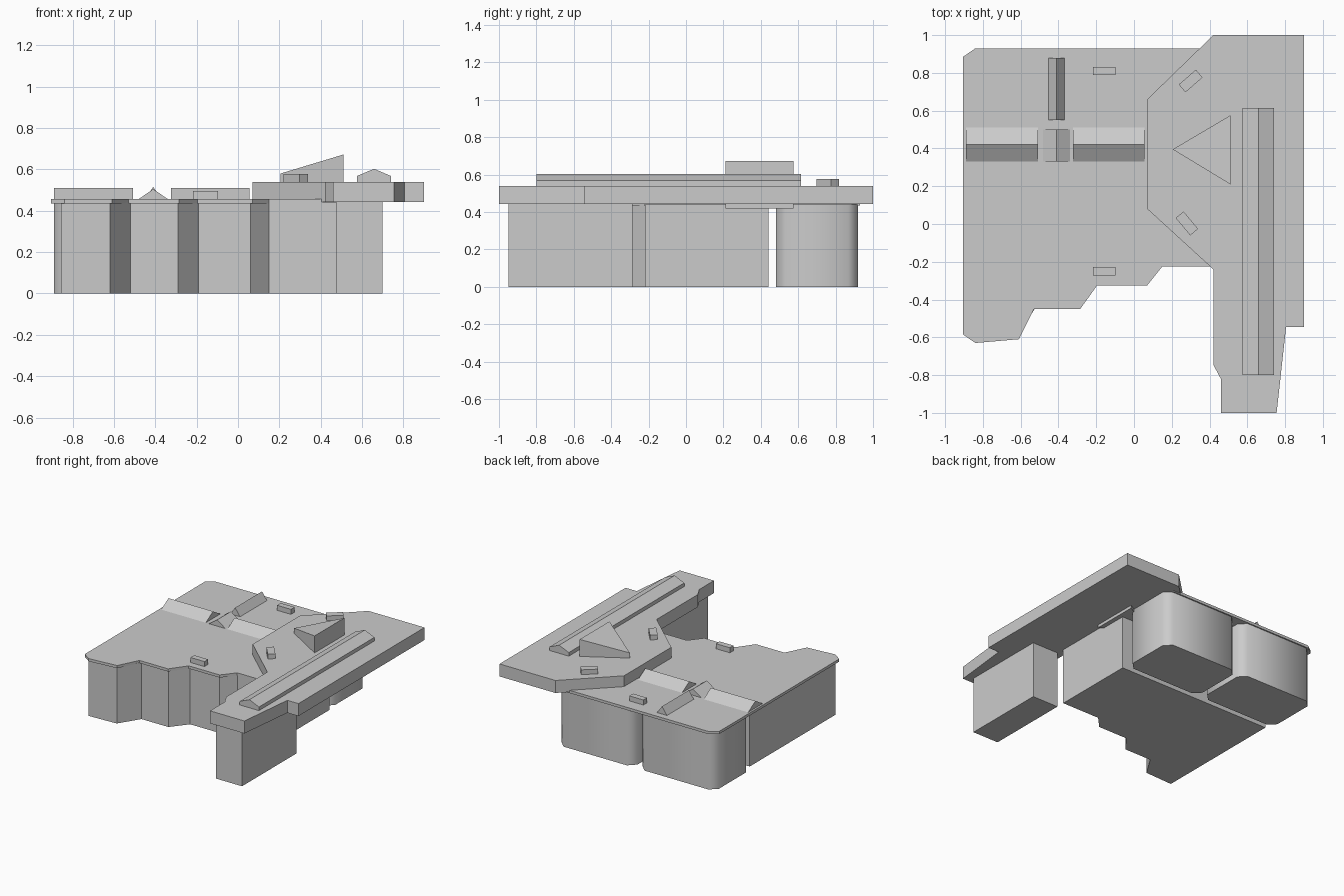
import bpy, bmesh
from math import radians
from mathutils import Matrix

if "Cube" in bpy.data.objects:
    bpy.data.objects.remove(bpy.data.objects["Cube"])


def make(name, bm, smooth=None):
    bmesh.ops.recalc_face_normals(bm, faces=bm.faces)
    me = bpy.data.meshes.new(name)
    bm.to_mesh(me)
    bm.free()
    ob = bpy.data.objects.new(name, me)
    bpy.context.collection.objects.link(ob)
    if smooth:
        bpy.ops.object.select_all(action='DESELECT')
        ob.select_set(True)
        bpy.context.view_layer.objects.active = ob
        bpy.ops.object.shade_smooth_by_angle(angle=radians(smooth))
    return ob


def sweep(name, points, offset, smooth=None):
    """Extrude a closed 3D outline along an offset vector."""
    bm = bmesh.new()
    face = bm.faces.new([bm.verts.new(p) for p in points])
    ext = bmesh.ops.extrude_face_region(bm, geom=[face])
    verts = [v for v in ext['geom'] if isinstance(v, bmesh.types.BMVert)]
    bmesh.ops.translate(bm, verts=verts, vec=offset)
    return make(name, bm, smooth)


def plan(name, outline, z0, z1, smooth=None):
    return sweep(name, [(x, y, z0) for x, y in outline], (0, 0, z1 - z0), smooth)


def box(name, cx, cy, sx, sy, z0, z1, turn=0):
    bm = bmesh.new()
    m = (Matrix.Translation((cx, cy, (z0 + z1) / 2)) @ Matrix.Rotation(radians(turn), 4, 'Z')
         @ Matrix.Diagonal((sx, sy, z1 - z0, 1)))
    bmesh.ops.create_cube(bm, size=1, matrix=m)
    return make(name, bm)


def chamfered(x0, x1, y0, y1, c):
    return [(x0 + c, y0), (x1 - c, y0), (x1, y0 + c), (x1, y1 - c),
            (x1 - c, y1), (x0 + c, y1), (x0, y1 - c), (x0, y0 + c)]


# Walls: stepped main hall, two chamfered rear blocks, front leg block
plan("main_hall", [(-0.855, 0.44), (-0.855, -0.61), (-0.62, -0.60), (-0.52, -0.44),
                   (-0.29, -0.44), (-0.19, -0.315), (0.06, -0.315), (0.15, -0.22),
                   (0.475, -0.22), (0.475, 0.44)], 0, 0.44)
for side, x0, x1 in (("left", -0.89, -0.235), ("right", -0.19, 0.46)):
    plan("rear_block_" + side, chamfered(x0, x1, 0.48, 0.92, 0.053), 0, 0.44, 50)
box("front_wing", 0.5875, -0.6175, 0.225, 0.665, 0, 0.445)

# Thin stepped roof and thick upper roof slab
plan("lower_roof", [(-0.84, 0.93), (-0.905, 0.885), (-0.905, -0.585), (-0.84, -0.63),
                    (-0.61, -0.61), (-0.53, -0.45), (-0.285, -0.45), (-0.195, -0.325),
                    (0.07, -0.325), (0.15, -0.225), (0.41, -0.225), (0.41, 0.93)],
     0.435, 0.456)
plan("upper_roof", [(0.07, 0.66), (0.07, 0.08), (0.42, -0.24), (0.42, -0.745),
                    (0.46, -0.82), (0.46, -1.0), (0.755, -1.0), (0.805, -0.545),
                    (0.9, -0.545), (0.9, 1.0), (0.42, 1.0)], 0.443, 0.54)

# Long skylight ridge on the upper roof
sweep("long_skylight", [(0.575, -0.8, 0.53), (0.74, -0.8, 0.53), (0.74, -0.8, 0.568),
                        (0.658, -0.8, 0.603), (0.575, -0.8, 0.568)], (0, 1.415, 0))

# Triangular skylight with a sloping top
bm = bmesh.new()
tri = [(0.205, 0.395, 0.58), (0.51, 0.21, 0.672), (0.51, 0.575, 0.672)]
top = [bm.verts.new(p) for p in tri]
low = [bm.verts.new((x, y, 0.42)) for x, y, z in tri]
bm.faces.new(top)
bm.faces.new(low[::-1])
for i in range(3):
    j = (i + 1) % 3
    bm.faces.new((top[i], low[i], low[j], top[j]))
make("triangular_skylight", bm)

# Ridge skylights on the lower roof, running along x
for side, x0, x1 in (("left", -0.89, -0.508), ("right", -0.323, 0.055)):
    sweep("cross_ridge_" + side, [(x0, 0.32, 0.45), (x0, 0.52, 0.45), (x0, 0.42, 0.51)],
          (x1 - x0, 0, 0))

# Ridge skylights running along y
for name, hw, y0, y1, zt in (("centre_ridge", 0.08, 0.33, 0.50, 0.505),
                             ("rear_ridge", 0.047, 0.55, 0.88, 0.515)):
    sweep(name, [(-0.41 - hw, y0, 0.45), (-0.41 + hw, y0, 0.45), (-0.41, y0, zt)],
          (0, y1 - y0, 0))

# Small vent boxes
for name, cx, cy, zb, zt, turn in (("front_vent", -0.157, -0.25, 0.45, 0.495, 0),
                                   ("rear_vent", -0.157, 0.81, 0.45, 0.495, 0),
                                   ("upper_rear_vent", 0.3, 0.757, 0.53, 0.577, 41),
                                   ("upper_front_vent", 0.28, 0.003, 0.53, 0.577, -50)):
    box(name, cx, cy, 0.12, 0.045 if turn == 0 else 0.054, zb, zt, turn)
